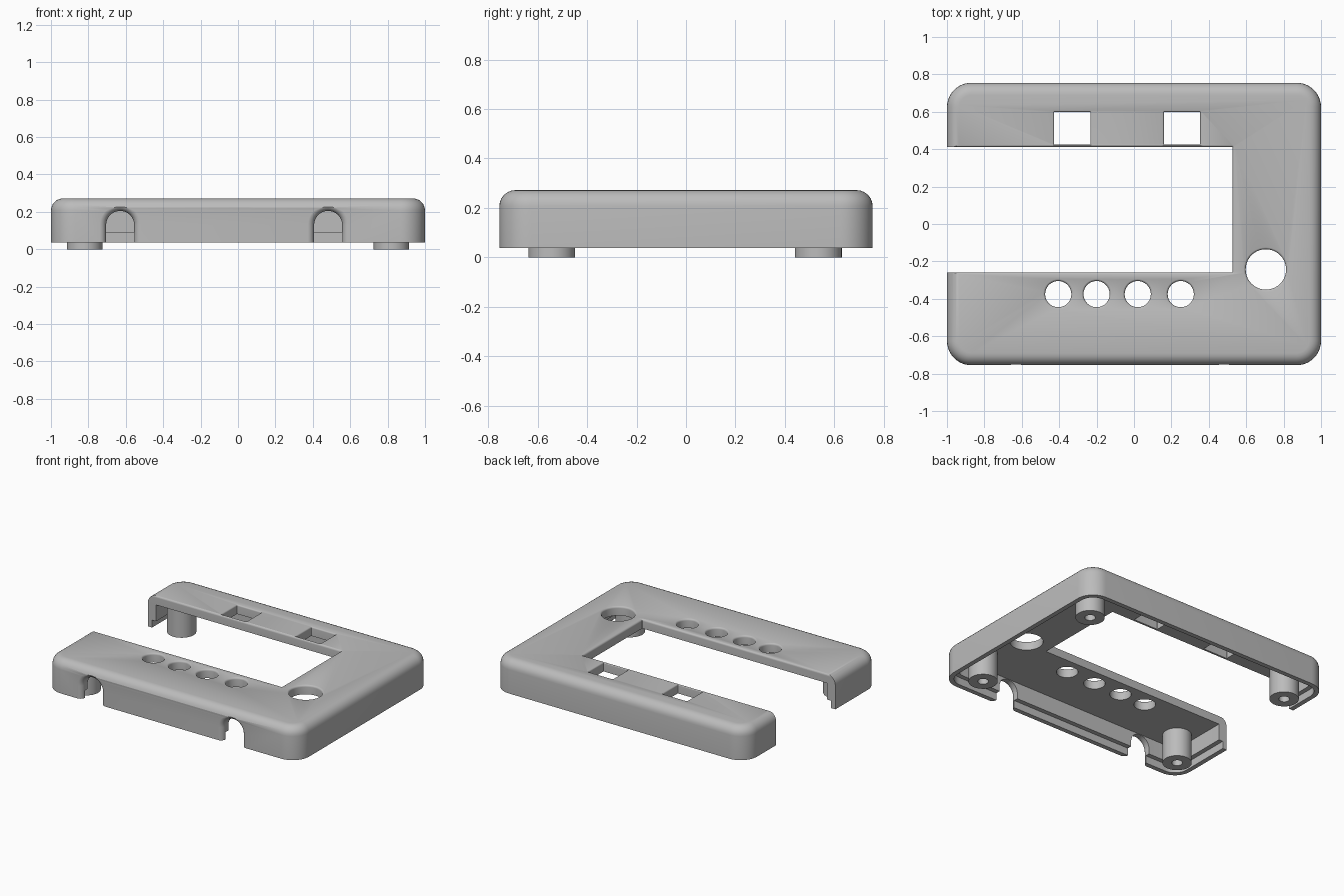
import bpy, bmesh, math

cube = bpy.data.objects.get("Cube")
if cube:
    bpy.data.objects.remove(cube, do_unlink=True)

grey = bpy.data.materials.new("plastic_grey")
grey.use_nodes = True
COLOUR = (0.5, 0.5, 0.5, 1)
grey.diffuse_color = COLOUR
grey.node_tree.nodes["Principled BSDF"].inputs["Base Color"].default_value = COLOUR

TOP, BASE, WALL = 0.272, 0.037, 0.065
CEILING = TOP - WALL
HALF_W, HALF_D, CORNER = 1.0, 0.755, 0.13


def outline(cx, cy, hw, hd, r, segs=10):
    """Rounded rectangle as a list of 2D points."""
    pts = []
    for k, (sx, sy) in enumerate([(1, 1), (-1, 1), (-1, -1), (1, -1)]):
        for i in range(segs + 1):
            a = math.pi / 2 * (k + i / segs)
            pts.append((cx + sx * (hw - r) + r * math.cos(a),
                        cy + sy * (hd - r) + r * math.sin(a)))
    return pts


def loft(name, cx, cy, hw, hd, r, levels, along_y=False):
    """Skin rounded rectangles grown by an offset at each (height, offset) level."""
    bm = bmesh.new()
    rings = []
    for h, o in levels:
        pts = outline(cx, cy, hw + o, hd + o, r + o)
        rings.append([bm.verts.new((x, -h, y) if along_y else (x, y, h)) for x, y in pts])
    n = len(rings[0])
    for low, high in zip(rings, rings[1:]):
        for i in range(n):
            j = (i + 1) % n
            bm.faces.new((low[i], low[j], high[j], high[i]))
    bm.faces.new(rings[0])
    bm.faces.new(rings[-1])
    bmesh.ops.remove_doubles(bm, verts=bm.verts, dist=1e-5)
    bmesh.ops.recalc_face_normals(bm, faces=bm.faces)
    mesh = bpy.data.meshes.new(name)
    bm.to_mesh(mesh)
    bm.free()
    mesh.materials.append(grey)
    obj = bpy.data.objects.new(name, mesh)
    bpy.context.collection.objects.link(obj)
    return obj


def fillet(top, r, sign, steps=6):
    """Quarter-round levels ending at height top."""
    angles = [math.pi / 2 * i / steps for i in range(steps + 1)]
    return [(top - r + r * math.sin(a), sign * r * (1 - math.cos(a))) for a in angles]


def flared(name, cx, cy, hw, hd, r, flare, top=TOP + 0.0005, bottom=-0.3, along_y=False):
    """Through cutter that widens smoothly at the outer surface."""
    levels = [(bottom, 0)] + fillet(top, flare, 1) + [(top + 0.2, flare)]
    return loft(name, cx, cy, hw, hd, r, levels, along_y)


# Outer shell with rounded corners and top edge
shell = loft("case_shell", 0, 0, HALF_W, HALF_D, CORNER,
             [(BASE, 0)] + fillet(TOP, WALL, -1))

# Hollow underside, with a thinner lip along the lower rim
cutters = [
    loft("cavity_cutter", 0, 0, HALF_W - WALL, HALF_D - WALL, CORNER - WALL,
         [(-0.2, 0), (CEILING, 0)]),
    loft("lip_cutter", 0, 0, HALF_W - 0.033, HALF_D - 0.033, CORNER - 0.033,
         [(-0.25, 0), (0.09, 0)]),
]

# Large display opening, running out through the side wall
x0, x1, y0, y1 = -1.5, 0.527, -0.258, 0.411
cutters.append(flared("display_cutter", (x0 + x1) / 2, (y0 + y1) / 2,
                      (x1 - x0) / 2, (y1 - y0) / 2, 0.003, 0.014))

# Button holes and the large dial hole
for x in (-0.405, -0.2, 0.02, 0.25):
    cutters.append(flared("button_cutter", x, -0.375, 0.07, 0.07, 0.07, 0.014))
cutters.append(flared("dial_cutter", 0.705, -0.243, 0.108, 0.108, 0.108, 0.014))

# Square windows in the rear arm
for x in (-0.33, 0.257):
    cutters.append(flared("window_cutter", x, 0.512, 0.097, 0.087, 0.003, 0.01))

# Arched cable openings in the front wall
for x in (-0.63, 0.482):
    cutters.append(flared("cable_cutter", x, -0.1, 0.075, 0.305, 0.075, 0.037,
                          top=HALF_D + 0.0005, bottom=0.6, along_y=True))

for cutter in cutters:
    cutter.hide_render = True
    mod = shell.modifiers.new(cutter.name, 'BOOLEAN')
    mod.operation = 'DIFFERENCE'
    mod.solver = 'EXACT'
    mod.object = cutter
bpy.context.view_layer.objects.active = shell
for mod in list(shell.modifiers):
    bpy.ops.object.modifier_apply(modifier=mod.name)
for cutter in cutters:
    bpy.data.objects.remove(cutter, do_unlink=True)

# Screw posts with blind holes
parts = [shell]
for side, x in (("right", -0.82), ("left", 0.82)):
    for end, y in (("front", -0.543), ("rear", 0.535)):
        parts.append(loft(f"{end}_{side}_post", x, y, 0.095, 0.095, 0.095,
                          [(CEILING + 0.01, 0), (0, 0), (0, -0.06), (0.15, -0.06)]))

# Smooth the curved faces, keep hard edges
bpy.ops.object.select_all(action='DESELECT')
for part in parts:
    part.select_set(True)
bpy.context.view_layer.objects.active = shell
bpy.ops.object.shade_smooth_by_angle(angle=math.radians(30))
